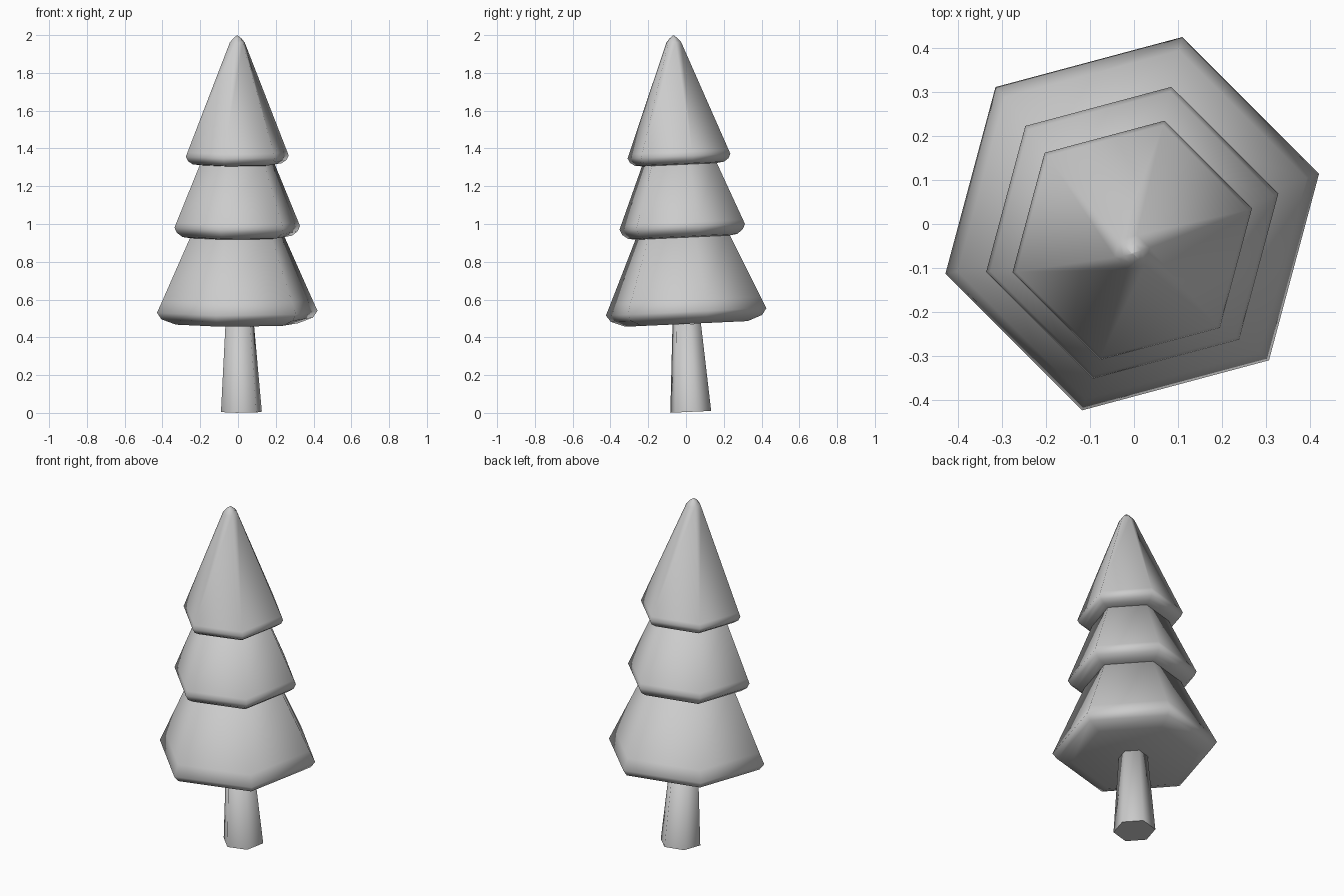
import bpy, bmesh, math
from mathutils import Matrix, Vector

if "Cube" in bpy.data.objects:
    bpy.data.objects.remove(bpy.data.objects["Cube"])

# whole tree leans slightly towards the front, around a point in the lowest tier
PIVOT = Vector((0, 0, 0.55))
LEAN = (Matrix.Translation(PIVOT) @ Matrix.Rotation(0.046, 4, 'X')
        @ Matrix.Translation(-PIVOT))


def hex_lathe(name, profile, sharp_base=False):
    """Stack six-sided rings; profile rows are (radius, height, x offset)."""
    bm = bmesh.new()
    rings = []
    for r, z, ox in profile:
        rings.append([bm.verts.new((ox + r * math.cos(a), r * math.sin(a), z))
                      for a in (math.radians(15 + 60 * k) for k in range(6))])
    for low, high in zip(rings, rings[1:]):
        for k in range(6):
            n = (k + 1) % 6
            bm.faces.new((low[k], low[n], high[n], high[k]))
    base = bm.faces.new(rings[0][::-1])
    bm.faces.new(rings[-1])
    for f in bm.faces:
        f.smooth = True
    if sharp_base:
        for e in base.edges:
            e.smooth = False
    bmesh.ops.transform(bm, matrix=LEAN, verts=bm.verts)
    me = bpy.data.meshes.new(name)
    bm.to_mesh(me)
    bm.free()
    ob = bpy.data.objects.new(name, me)
    bpy.context.collection.objects.link(ob)
    return ob


def tier(name, rows):
    hex_lathe(name, [(r, z, -0.004) for r, z in rows])


# trunk
hex_lathe("trunk", [(0.112, 0.005, 0.018), (0.078, 0.47, 0.009)], True)

# foliage tiers, each with a rounded lower rim
tier("lower_foliage", [(0.335, 0.471), (0.415, 0.50), (0.44, 0.535),
                       (0.411, 0.597), (0.245, 0.96)])
tier("middle_foliage", [(0.24, 0.926), (0.30, 0.935), (0.33, 0.957),
                        (0.344, 0.985), (0.334, 1.01), (0.195, 1.34)])
tier("top_foliage", [(0.19, 1.313), (0.245, 1.32), (0.27, 1.337),
                     (0.282, 1.36), (0.273, 1.383), (0.041, 1.962),
                     (0.022, 1.985), (0.002, 2.0)])
